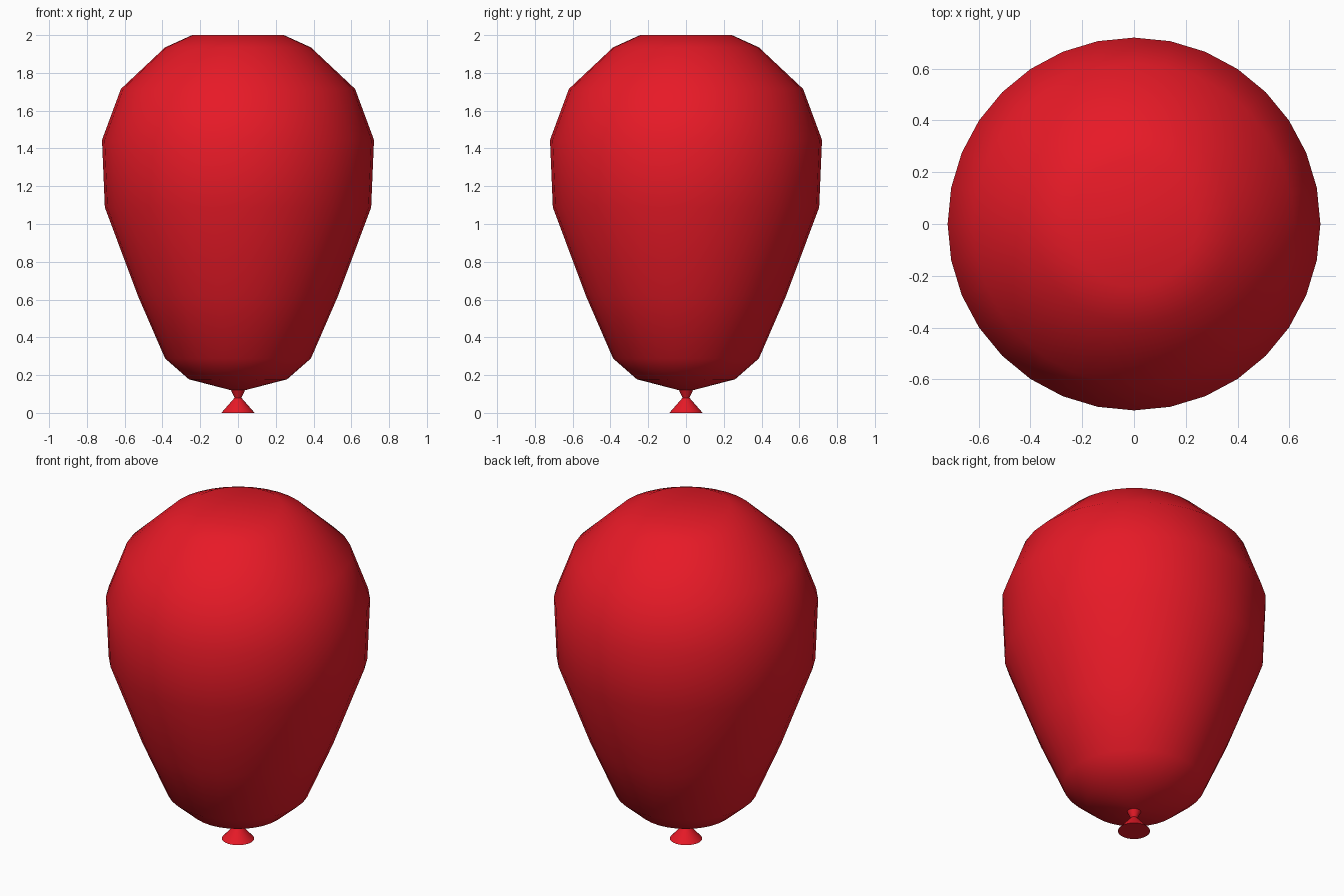
import bpy, bmesh, math

if "Cube" in bpy.data.objects:
    bpy.data.objects.remove(bpy.data.objects["Cube"])

SIDES = 32

mat = bpy.data.materials.new("balloon_red")
mat.diffuse_color = (0.8, 0.01, 0.02, 1)
mat.use_nodes = True
mat.node_tree.nodes["Principled BSDF"].inputs["Base Color"].default_value = mat.diffuse_color


def lathe(name, profile):
    """Revolve (radius, z) points, bottom to top, with capped ends."""
    bm = bmesh.new()
    rings = []
    for r, z in profile:
        rings.append([bm.verts.new((r * math.cos(2 * math.pi * i / SIDES),
                                    r * math.sin(2 * math.pi * i / SIDES), z))
                      for i in range(SIDES)])
    for a, b in zip(rings, rings[1:]):
        for i in range(SIDES):
            j = (i + 1) % SIDES
            bm.faces.new((a[i], a[j], b[j], b[i]))
    bm.faces.new(rings[0][::-1])
    bm.faces.new(rings[-1])
    me = bpy.data.meshes.new(name)
    bm.to_mesh(me)
    bm.free()
    me.materials.append(mat)
    ob = bpy.data.objects.new(name, me)
    bpy.context.collection.objects.link(ob)
    bpy.ops.object.select_all(action='DESELECT')
    ob.select_set(True)
    bpy.context.view_layer.objects.active = ob
    bpy.ops.object.shade_smooth_by_angle(angle=math.radians(40))
    return ob


# Inflated body with a flat crown
lathe("balloon_body", [(0.037, 0.12), (0.26, 0.178), (0.386, 0.288), (0.53, 0.62),
                       (0.705, 1.088), (0.72, 1.445), (0.62, 1.715),
                       (0.386, 1.935), (0.243, 2.0)])

# Pinched neck and flared lip
lathe("balloon_knot", [(0.088, 0.0), (0.018, 0.08), (0.037, 0.12)])
